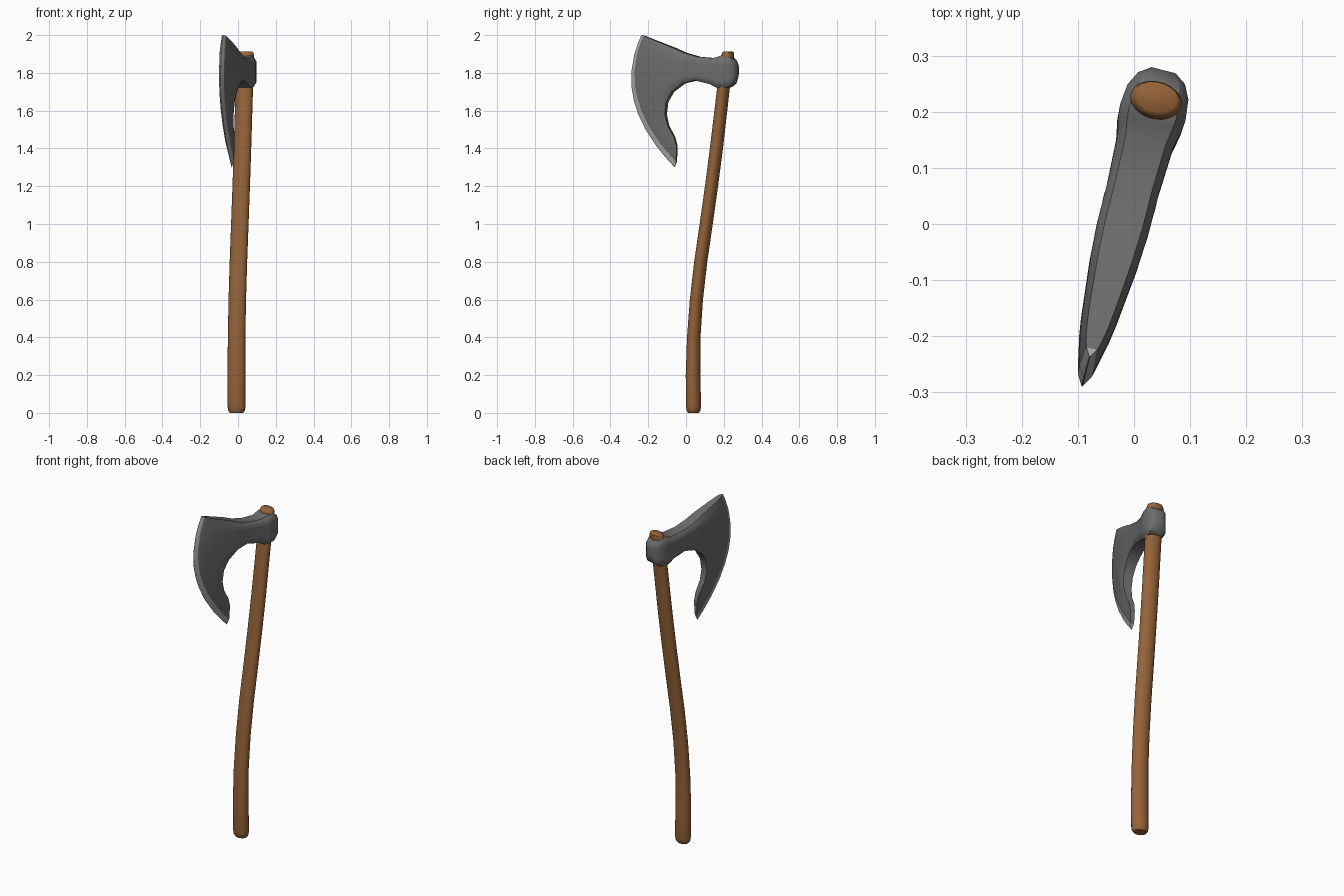
import bpy, bmesh, math

ANG = math.radians(14.5)   # the whole axe is turned about z
X0 = -0.018


def place(y, z, w):
    """Point in the axe plane (y, z), pushed sideways by w."""
    return (X0 + math.tan(ANG) * y + w * math.cos(ANG), y - w * math.sin(ANG), z)


def material(name, color):
    m = bpy.data.materials.new(name)
    m.diffuse_color = color
    return m


def loft(name, rings, mats, angle, last_mat=None):
    """Skin equal-length closed rings; caps are quad strips."""
    bm = bmesh.new()
    vs = [[bm.verts.new(p) for p in r] for r in rings]
    n = len(rings[0])
    for k in range(len(vs) - 1):
        a, b = vs[k], vs[k + 1]
        for i in range(n):
            j = (i + 1) % n
            f = bm.faces.new((a[i], a[j], b[j], b[i]))
            if last_mat is not None and k == len(vs) - 2:
                f.material_index = last_mat
    for r in (vs[0], vs[-1]):
        for i in range(n // 2 - 1):
            f = bm.faces.new((r[i], r[i + 1], r[n - 2 - i], r[n - 1 - i]))
            if last_mat is not None and r is vs[-1]:
                f.material_index = last_mat
    bmesh.ops.recalc_face_normals(bm, faces=bm.faces)
    me = bpy.data.meshes.new(name)
    bm.to_mesh(me)
    bm.free()
    ob = bpy.data.objects.new(name, me)
    bpy.context.collection.objects.link(ob)
    for m in mats:
        me.materials.append(m)
    bpy.ops.object.select_all(action='DESELECT')
    ob.select_set(True)
    bpy.context.view_layer.objects.active = ob
    bpy.ops.object.shade_smooth_by_angle(angle=math.radians(angle))
    return ob


wood = material("wood", (0.30, 0.125, 0.04, 1))
steel = material("steel", (0.15, 0.15, 0.15, 1))
honed = material("honed_steel", (0.40, 0.40, 0.40, 1))

# Curved oval handle: z, centre y, half depth, half width
spine = [(0.0, 0.040, 0.028, 0.036), (0.012, 0.040, 0.035, 0.045), (0.035, 0.040, 0.039, 0.048),
         (0.2, 0.037, 0.037, 0.048), (0.4, 0.041, 0.034, 0.047), (0.6, 0.055, 0.033, 0.047),
         (0.8, 0.078, 0.033, 0.047), (1.0, 0.107, 0.033, 0.047), (1.2, 0.135, 0.033, 0.047),
         (1.4, 0.161, 0.033, 0.047), (1.7, 0.196, 0.032, 0.047), (1.895, 0.221, 0.032, 0.047),
         (1.908, 0.223, 0.029, 0.042), (1.913, 0.223, 0.022, 0.034)]
rings = []
for z, y, a, b in spine:
    ts = [2 * math.pi * (i + 0.5) / 20 for i in range(20)]
    rings.append([place(y + a * math.cos(t), z, b * math.sin(t)) for t in ts])
loft("handle", rings, [wood], 40)

# Bearded head, back of socket to edge: top y, z, bottom y, z, bow, half thickness
stations = [(0.274, 1.845, 0.274, 1.780, 0, 0.022), (0.260, 1.868, 0.260, 1.745, 0, 0.043),
            (0.235, 1.886, 0.235, 1.725, 0, 0.056), (0.200, 1.893, 0.200, 1.720, 0, 0.060),
            (0.180, 1.886, 0.170, 1.722, 0, 0.058), (0.150, 1.878, 0.135, 1.740, 0, 0.051),
            (0.070, 1.885, 0.055, 1.760, 0, 0.047), (0.000, 1.905, -0.010, 1.745, 0, 0.047),
            (-0.060, 1.932, -0.070, 1.700, 0.010, 0.043), (-0.110, 1.952, -0.100, 1.645, 0.025, 0.037),
            (-0.150, 1.968, -0.107, 1.580, 0.045, 0.032), (-0.180, 1.980, -0.093, 1.520, 0.065, 0.027),
            (-0.200, 1.988, -0.060, 1.460, 0.085, 0.022), (-0.213, 1.994, -0.047, 1.410, 0.101, 0.018),
            (-0.222, 1.998, -0.050, 1.330, 0.118, 0.013), (-0.236, 2.000, -0.060, 1.300, 0.127, 0.001)]
STEPS = [0, 0.06, 0.15, 0.28, 0.4, 0.5, 0.6, 0.72, 0.85, 0.94, 1]
rings = []
for ty, tz, by, bz, bow, h in stations:
    side = []
    for t in STEPS:
        fat = 0.72 + 0.28 * min(1, min(t, 1 - t) / 0.15)
        y = ty + (by - ty) * t - bow * 4 * t * (1 - t)
        side.append((y, tz + (bz - tz) * t, h * fat))
    rings.append([place(*p) for p in side] + [place(y, z, -w) for y, z, w in reversed(side)])
loft("axe_head", rings, [steel, honed], 35, last_mat=1)
